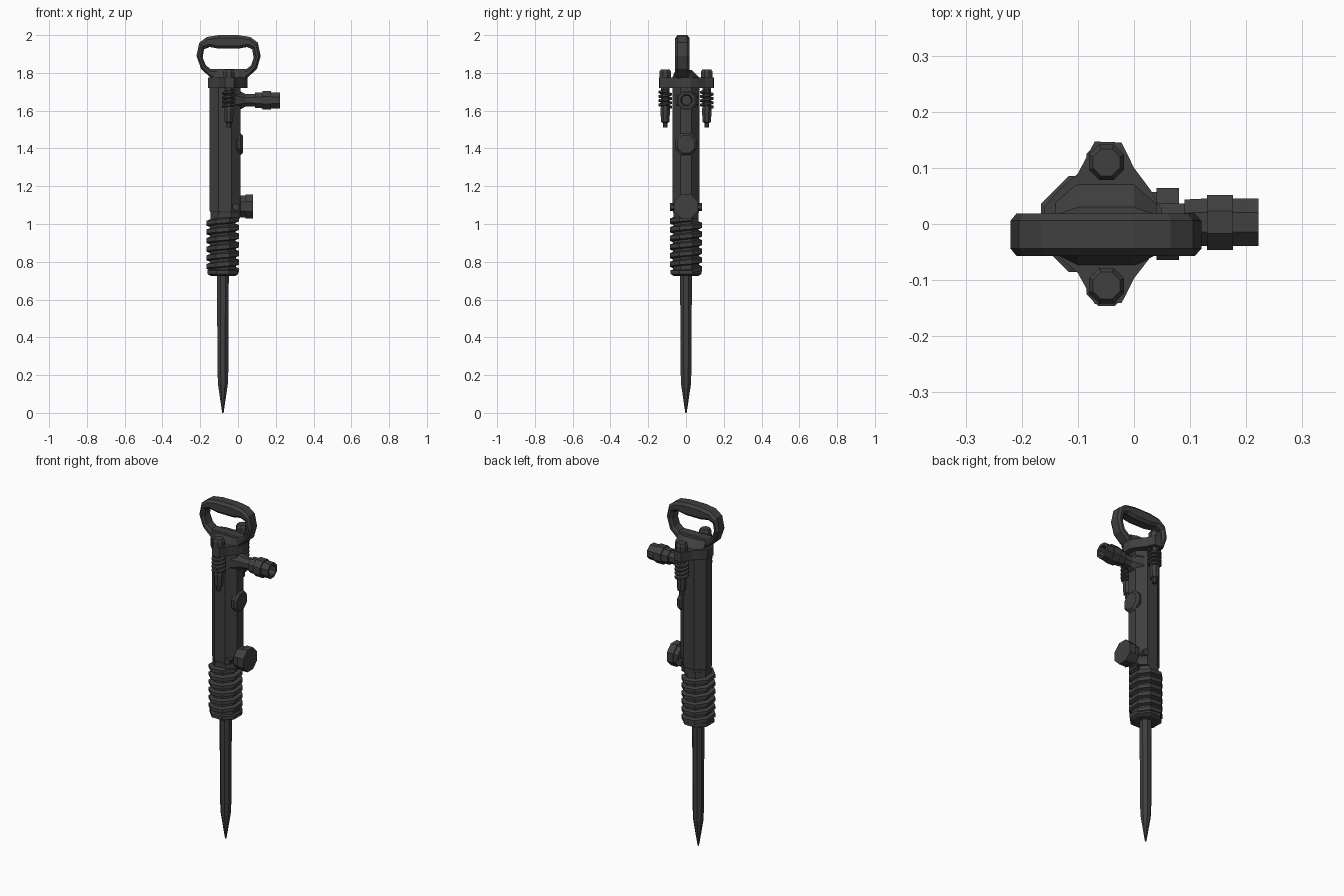
import bpy, bmesh
from math import cos, sin, pi
from mathutils import Vector, Matrix

if "Cube" in bpy.data.objects:
    bpy.data.objects.remove(bpy.data.objects["Cube"])

mat = bpy.data.materials.new("dark_metal")
mat.diffuse_color = (0.05, 0.05, 0.05, 1)
mat.use_nodes = True
mat.node_tree.nodes["Principled BSDF"].inputs["Base Color"].default_value = mat.diffuse_color


def make(name, verts, faces):
    me = bpy.data.meshes.new(name)
    me.from_pydata(verts, [], faces)
    bm = bmesh.new()
    bm.from_mesh(me)
    bmesh.ops.recalc_face_normals(bm, faces=bm.faces)
    bm.to_mesh(me)
    bm.free()
    me.materials.append(mat)
    ob = bpy.data.objects.new(name, me)
    bpy.context.collection.objects.link(ob)
    return ob


def bridge(rows, n):
    return [(k * n + i, k * n + (i + 1) % n, (k + 1) * n + (i + 1) % n, (k + 1) * n + i)
            for k in range(rows - 1) for i in range(n)]


def stack(name, rings, origin, axis="Z", n=8, squash=1.0, turn=0.5):
    """Faceted turned part: rings are (radius, distance along axis)."""
    o = Vector(origin)
    rot = {"Z": Matrix.Identity(3), "X": Matrix.Rotation(pi / 2, 3, "Y"),
           "Y": Matrix.Rotation(-pi / 2, 3, "X")}[axis]
    verts = [o + rot @ Vector((r * cos(2 * pi * (i + turn) / n),
                               r * squash * sin(2 * pi * (i + turn) / n), t))
             for r, t in rings for i in range(n)]
    faces = bridge(len(rings), n)
    faces += [tuple(range(n)), tuple(range((len(rings) - 1) * n, len(rings) * n))]
    return make(name, verts, faces)


def coil(name, x, y, z0, z1, r_in, r_out, turns, thick, n=8):
    """Helical spring with a trapezoid section."""
    steps = int(turns * n)
    verts = []
    for i in range(steps + 1):
        a = 2 * pi * (i + 0.5) / n
        z = z0 + (z1 - z0) * i / steps
        for r, dz in ((r_in, -1), (r_out, -0.55), (r_out, 0.55), (r_in, 1)):
            verts.append((x + r * cos(a), y + r * sin(a), z + dz * thick / 2))
    faces = bridge(steps + 1, 4) + [(0, 1, 2, 3), tuple(range(steps * 4, steps * 4 + 4))]
    return make(name, verts, faces)


def loft(name, layers):
    """Stack of matching outlines, each (points, z)."""
    n = len(layers[0][0])
    verts = [(x, y, z) for pts, z in layers for x, y in pts]
    faces = bridge(len(layers), n)
    faces += [tuple(range(n)), tuple(range((len(layers) - 1) * n, len(layers) * n))]
    return make(name, verts, faces)


AX = -0.08

# Chisel and main body
stack("chisel", [(0.004, 0.0), (0.028, 0.15), (0.031, 0.22), (0.034, 0.76)], (AX, 0, 0))
stack("body", [(0.084, 1.03), (0.084, 1.06), (0.089, 1.07), (0.089, 1.73)],
      (-0.068, 0, 0), squash=0.86)

# Lower retaining spring around its sleeve
stack("spring_sleeve", [(0.06, 0.73), (0.075, 0.745), (0.072, 1.05)], (AX, 0, 0))
coil("retaining_spring", AX, 0, 0.755, 1.03, 0.068, 0.093, 6, 0.038)
stack("spring_end_ring", [(0.07, 0.725), (0.088, 0.735), (0.088, 0.755), (0.07, 0.76)], (AX, 0, 0))

# Head plate with two ears
half = [(0.05, 0.025), (0.03, 0.06), (0.0, 0.10), (-0.022, 0.145),
        (-0.07, 0.147), (-0.10, 0.09), (-0.135, 0.06), (-0.16, 0.03)]
plate = half + [(x, -y * 0.97) for x, y in reversed(half)]
loft("head_plate", [(plate, 1.72), (plate, 1.775)])

# Sloping foot of the handle
foot = [(0.04, 0.04), (0.0, 0.075), (-0.1, 0.075), (-0.14, 0.04),
        (-0.14, -0.055), (-0.1, -0.075), (0.0, -0.075), (0.04, -0.055)]
neck = [(0.04, 0.016), (0.0, 0.03), (-0.1, 0.03), (-0.14, 0.016),
        (-0.14, -0.053), (-0.1, -0.055), (0.0, -0.055), (0.04, -0.053)]
loft("handle_foot", [(foot, 1.77), (neck, 1.815)])

# Closed D handle: matching outer and inner outlines
outer = [(-0.14, 1.77), (-0.195, 1.82), (-0.22, 1.89), (-0.205, 1.96), (-0.165, 1.99),
         (-0.10, 2.0), (0.0, 2.0), (0.065, 1.99), (0.105, 1.96), (0.12, 1.89), (0.10, 1.82), (0.045, 1.77)]
inner = [(-0.145, 1.82), (-0.17, 1.84), (-0.187, 1.88), (-0.18, 1.925), (-0.15, 1.937),
         (-0.10, 1.928), (0.0, 1.928), (0.048, 1.937), (0.075, 1.925), (0.083, 1.88), (0.07, 1.84), (0.045, 1.82)]
n = len(outer)
loops = [(outer, -0.057), (outer, 0.019), (inner, 0.019), (inner, -0.057), (outer, -0.057)]
hv = [(x, y, z) for pts, y in loops[:4] for x, z in pts]
hf = [tuple(v % (4 * n) for v in f) for f in bridge(5, n)]
handle = make("handle", hv, hf)
bev = handle.modifiers.new("chamfer", "BEVEL")
bev.width, bev.segments, bev.limit_method, bev.angle_limit = 0.013, 1, "ANGLE", 1.2

# Side bolts with springs, one per ear
for side, s in (("front", -1), ("back", 1)):
    x, y = -0.049, 0.11 * s
    stack(side + "_bolt", [(0.014, 1.51), (0.014, 1.535), (0.024, 1.54), (0.028, 1.61),
                           (0.024, 1.62), (0.024, 1.73)], (x, y, 0))
    coil(side + "_bolt_spring", x, y, 1.615, 1.705, 0.022, 0.039, 4, 0.018)
    stack(side + "_bolt_head", [(0.034, 1.77), (0.034, 1.805), (0.026, 1.818)], (x, y, 0))

# Air inlet pipe with nuts and an open end
stack("inlet_pipe", [(0.065, -0.02), (0.05, 0.015), (0.036, 0.04), (0.036, 0.1)], (0, 0.003, 1.655), "X")
stack("inlet_coupling", [(0.044, 0.09), (0.046, 0.13), (0.053, 0.13), (0.053, 0.176), (0.046, 0.176),
                         (0.046, 0.222), (0.032, 0.222), (0.026, 0.185)], (0, 0.003, 1.655), "X")

# Plugs on the side of the body
stack("middle_plug", [(0.04, -0.02), (0.063, 0.0), (0.063, 0.014), (0.05, 0.026)], (0, 0, 1.422), "X")
stack("lower_plug", [(0.03, -0.03), (0.03, 0.01), (0.062, 0.012), (0.062, 0.04),
                     (0.069, 0.04), (0.069, 0.08)], (0, 0, 1.093), "X")

# Clamp pin through the lower collar
stack("clamp_pin", [(0.02, -0.085), (0.02, -0.07), (0.014, -0.07), (0.014, 0.07),
                    (0.02, 0.07), (0.02, 0.085)], (-0.012, 0, 1.09), "Y", n=6)
